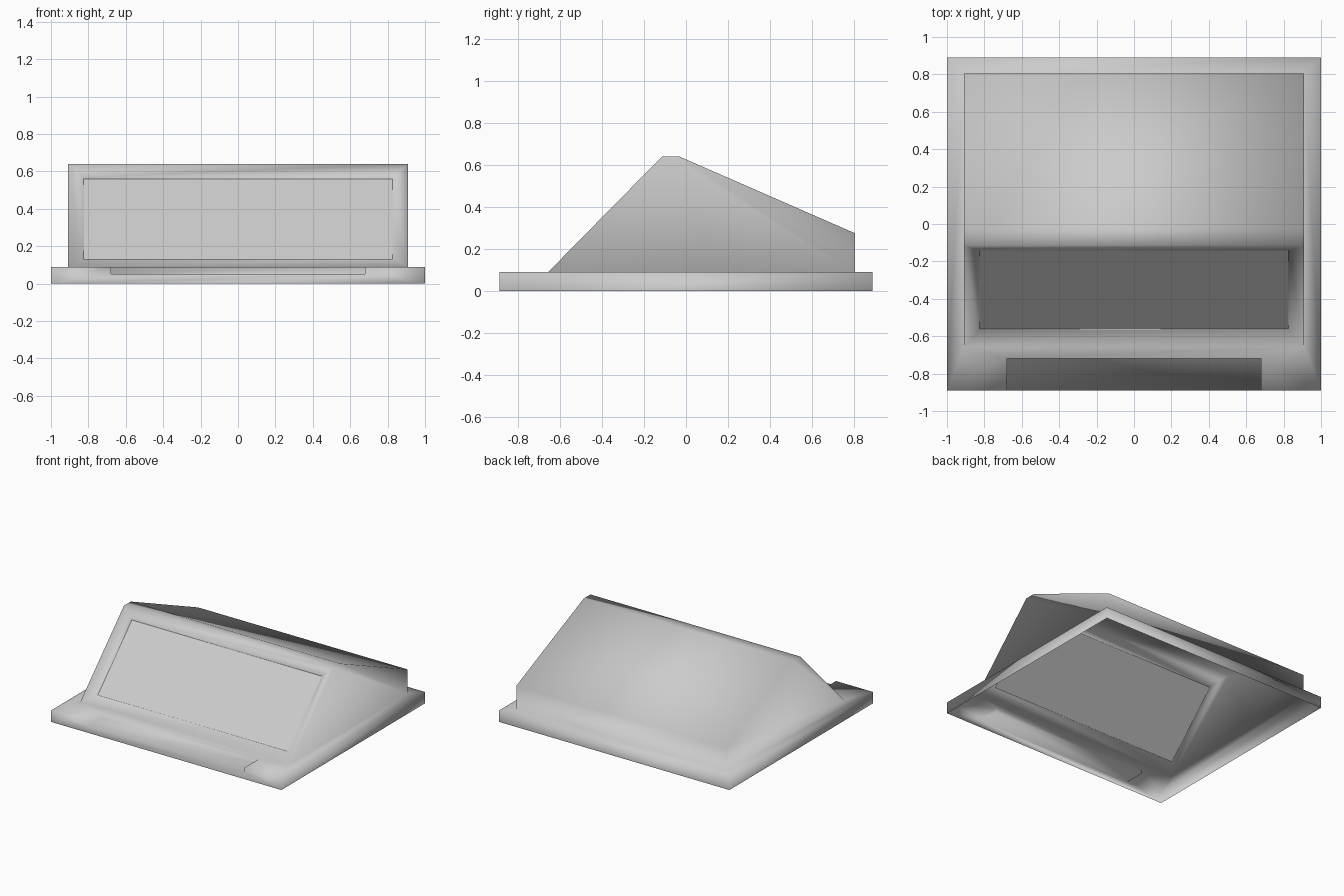
import bpy, bmesh
from mathutils import Vector

cube = bpy.data.objects.get("Cube")
if cube:
    bpy.data.objects.remove(cube)

grey = bpy.data.materials.new("light_grey")
grey.use_nodes = True
colour = (0.6, 0.6, 0.6, 1)
grey.diffuse_color = colour
grey.node_tree.nodes["Principled BSDF"].inputs["Base Color"].default_value = colour

HALF_X, HALF_Y, RIM = 1.0, 0.89, 0.09      # base tray
BODY_X = 0.91                              # half width of the hood
PROFILE = [(-0.657, RIM), (-0.115, 0.64), (-0.03, 0.64), (0.805, 0.275), (0.805, RIM)]
NOTCH_X, NOTCH_Y, NOTCH_Z = 0.68, -0.72, 0.053


def finish(bm, name, smooth):
    mesh = bpy.data.meshes.new(name)
    bm.to_mesh(mesh)
    bm.free()
    mesh.materials.append(grey)
    for p in mesh.polygons:
        p.use_smooth = smooth
    obj = bpy.data.objects.new(name, mesh)
    bpy.context.collection.objects.link(obj)
    return obj


bm = bmesh.new()


def pair(x, y, z):
    """Mirrored vertices, right then left."""
    return bm.verts.new((-x, y, z)), bm.verts.new((x, y, z))


# Hood: profile strip closed by two side walls, open underneath
hood = [pair(BODY_X, y, z) for y, z in PROFILE]
strips = [bm.faces.new((a[0], a[1], b[1], b[0])) for a, b in zip(hood, hood[1:])]
bm.faces.new([p[1] for p in hood])
bm.faces.new([p[0] for p in reversed(hood)])

# Base rim: outer corners, low and high
front_low, front_top = pair(HALF_X, -HALF_Y, 0), pair(HALF_X, -HALF_Y, RIM)
back_low, back_top = pair(HALF_X, HALF_Y, 0), pair(HALF_X, HALF_Y, RIM)
bm.faces.new((back_low[1], back_low[0], back_top[0], back_top[1]))
bm.faces.new((back_top[1], back_top[0], hood[-1][0], hood[-1][1]))
for s in (0, 1):
    bm.faces.new((front_low[s], back_low[s], back_top[s], front_top[s]))
    bm.faces.new((front_top[s], back_top[s], hood[-1][s], hood[0][s]))

# Shallow notch along the front edge
lip, inner = pair(NOTCH_X, -HALF_Y, RIM), pair(NOTCH_X, NOTCH_Y, RIM)
lip_low, inner_low = pair(NOTCH_X, -HALF_Y, NOTCH_Z), pair(NOTCH_X, NOTCH_Y, NOTCH_Z)
bm.faces.new((lip_low[0], lip_low[1], inner_low[1], inner_low[0]))
bm.faces.new((inner_low[0], inner_low[1], inner[1], inner[0]))
bm.faces.new((inner[0], inner[1], hood[0][1], hood[0][0]))
bm.faces.new((front_low[0], front_low[1], lip_low[1], lip_low[0]))
for s in (0, 1):
    bm.faces.new((lip[s], lip_low[s], inner_low[s], inner[s]))
    bm.faces.new((front_top[s], lip[s], inner[s], hood[0][s]))
    bm.faces.new((front_low[s], lip_low[s], lip[s], front_top[s]))
bmesh.ops.recalc_face_normals(bm, faces=bm.faces[:])

# The hood's front slope must face forward
window = strips[0]
if window.normal.y > 0:
    bmesh.ops.reverse_faces(bm, faces=bm.faces[:])

# Sloping frame, then a small step down to the window
for width, depth, slide in ((0.08, -0.032, 0.008), (0.005, -0.008, 0)):
    bmesh.ops.inset_region(bm, faces=[window], thickness=width, depth=depth, use_even_offset=True)
    bmesh.ops.translate(bm, verts=window.verts[:], vec=Vector((0, slide, slide)))
corners = [v.co.copy() for v in window.verts]
bmesh.ops.delete(bm, geom=[window], context='FACES_ONLY')
finish(bm, "hood_shell", True)

# Flat window panel
bm = bmesh.new()
bm.faces.new([bm.verts.new(c) for c in corners])
finish(bm, "window_panel", False)
